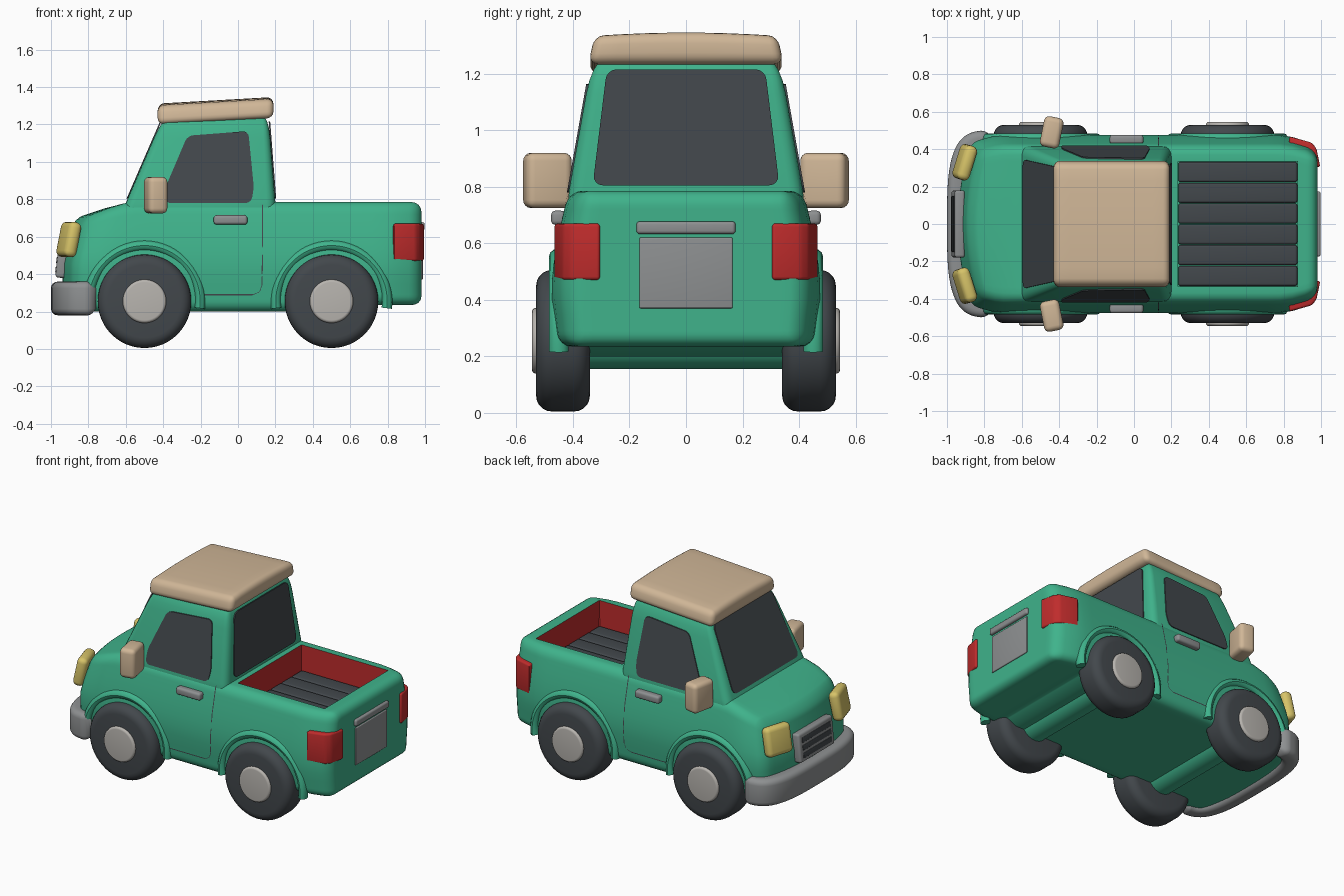
import bpy, bmesh, math
from mathutils import Vector, Euler

if "Cube" in bpy.data.objects:
    bpy.data.objects.remove(bpy.data.objects["Cube"])


def material(name, rgb):
    m = bpy.data.materials.new(name)
    m.use_nodes = True
    m.diffuse_color = (*rgb, 1)
    m.node_tree.nodes["Principled BSDF"].inputs["Base Color"].default_value = (*rgb, 1)
    return m


GREEN = material("body green", (0.05, 0.45, 0.26))
TAN = material("roof tan", (0.63, 0.47, 0.31))
DARK = material("dark grey", (0.055, 0.064, 0.072))
GREY = material("trim grey", (0.27, 0.28, 0.285))
HUB = material("hub grey", (0.48, 0.46, 0.43))
RED = material("light red", (0.52, 0.025, 0.025))
YELLOW = material("lamp yellow", (0.68, 0.55, 0.14))


def finish(name, bm, mat, mirror=False):
    bmesh.ops.recalc_face_normals(bm, faces=bm.faces[:])
    me = bpy.data.meshes.new(name)
    bm.to_mesh(me)
    bm.free()
    me.materials.append(mat)
    ob = bpy.data.objects.new(name, me)
    bpy.context.collection.objects.link(ob)
    if mirror:
        mod = ob.modifiers.new("mirror", "MIRROR")
        mod.use_axis = (False, True, False)
    return ob


def soft_box(name, centre, size, r, mat, rot=(0, 0, 0), cuts=(0, 0, 0), warp=None, mirror=False):
    """Rounded box, optionally sliced along each axis and then reshaped by warp."""
    bm = bmesh.new()
    bmesh.ops.create_cube(bm, size=1)
    for v in bm.verts:
        v.co = Vector(a * b for a, b in zip(v.co, size))
    if r:
        bmesh.ops.bevel(bm, geom=bm.edges[:], offset=r, segments=4, profile=0.5, affect='EDGES')
    for axis in range(3):
        no = Vector((0, 0, 0))
        no[axis] = 1
        for i in range(1, cuts[axis] + 1):
            co = no * size[axis] * (i / (cuts[axis] + 1) - 0.5)
            bmesh.ops.bisect_plane(bm, geom=bm.verts[:] + bm.edges[:] + bm.faces[:],
                                   plane_co=co, plane_no=no, dist=1e-4)
    turn = Euler(rot).to_matrix()
    for v in bm.verts:
        v.co = turn @ v.co + Vector(centre)
        if warp:
            v.co = warp(*v.co)
    return finish(name, bm, mat, mirror)


def prism(name, pts, vec, mat, corner=0, bevel=0, mirror=False):
    """Flat outline with rounded corners, pushed along a vector."""
    bm = bmesh.new()
    bm.faces.new([bm.verts.new(p) for p in pts])
    if corner:
        bmesh.ops.bevel(bm, geom=bm.verts[:], offset=corner, segments=4, profile=0.5, affect='VERTICES')
    res = bmesh.ops.extrude_face_region(bm, geom=bm.faces[:], use_keep_orig=True)
    bmesh.ops.translate(bm, vec=vec, verts=[g for g in res["geom"] if isinstance(g, bmesh.types.BMVert)])
    bmesh.ops.recalc_face_normals(bm, faces=bm.faces[:])
    if bevel:
        bmesh.ops.bevel(bm, geom=bm.edges[:], offset=bevel, segments=3, profile=0.5, affect='EDGES')
    return finish(name, bm, mat, mirror)


def cylinder(name, x, y0, y1, r, mat, bevel=0, mirror=False):
    bm = bmesh.new()
    bmesh.ops.create_cone(bm, cap_ends=True, segments=48, radius1=r, radius2=r, depth=y1 - y0)
    if bevel:
        rim = [e for e in bm.edges if any(len(f.verts) > 4 for f in e.link_faces)]
        bmesh.ops.bevel(bm, geom=rim, offset=bevel, segments=5, profile=0.5, affect='EDGES')
    for v in bm.verts:
        v.co = Vector((x + v.co.x, (y0 + y1) / 2 + v.co.z, AXLE_Z + v.co.y))
    return finish(name, bm, mat, mirror)


def lerp(a, b, t):
    return a + (b - a) * t


AXLE_Z = 0.255
SIDE = 0.475


# Lower body: hood slope, rounded nose and tail, sides leaning in towards the top
def hood(x):
    pts = [(-0.95, 0.67), (-0.88, 0.71), (-0.74, 0.75), (-0.58, 0.785), (1, 0.785)]
    for (xa, za), (xb, zb) in zip(pts, pts[1:]):
        if x <= xb:
            return lerp(za, zb, max(0, (x - xa) / (xb - xa)))


def body_shape(x, y, z):
    s = 1 - 0.13 * max(0, (z - 0.45) / 0.335) ** 1.5 - 0.04 * max(0, (0.4 - z) / 0.2)
    s *= 1 - 0.13 * max(0, (x - 0.76) / 0.22) ** 2 - 0.10 * max(0, (-0.7 - x) / 0.24) ** 2
    nose = max(0, (-0.6 - x) / 0.34)
    nx = x + nose * (0.06 * (y / SIDE) ** 2 + 0.05 * max(0, z - 0.45) / 0.33)
    if z > 0.45:
        z = lerp(0.45, hood(x), (z - 0.45) / 0.335)
    elif x > 0.7:
        z += 0.035 * (0.45 - z) / 0.25
    return Vector((nx, y * s, z))


body = soft_box("body", (0.02, 0, 0.4925), (1.92, 2 * SIDE, 0.585), 0.05, GREEN,
                cuts=(28, 10, 8), warp=body_shape)

# Hollow out the wheel arches and the load bed
cutters = [soft_box("bed_cutter", (0.555, 0, 0.8), (0.64, 0.67, 0.42), 0, RED)]
for x in (-0.5, 0.5):
    cutters.append(cylinder("tunnel_cutter", x, -0.7, 0.7, 0.21, GREEN))
    cutters.append(cylinder("arch_cutter", x, 0.31, 0.7, 0.278, GREEN))
    cutters.append(cylinder("arch_cutter", x, -0.7, -0.31, 0.278, GREEN))
bpy.context.view_layer.objects.active = body
for c in cutters:
    c.hide_render = True
    mod = body.modifiers.new("cut", "BOOLEAN")
    mod.operation, mod.solver, mod.object = 'DIFFERENCE', 'EXACT', c
    bpy.ops.object.modifier_apply(modifier=mod.name)
for c in cutters:
    bpy.data.objects.remove(c)

# Red inner walls of the bed
body.data.materials.clear()
body.data.materials.append(GREEN)
body.data.materials.append(RED)
for p in body.data.polygons:
    c = p.center
    inside = 0.23 < c.x < 0.88 and abs(c.y) < 0.34 and c.z > 0.57
    p.material_index = int(inside and abs(p.normal.z) < 0.3)

# Slatted bed floor
for i in range(6):
    soft_box("bed_slat", (0.555, -0.277 + i * 0.111, 0.6), (0.636, 0.107, 0.04), 0.012, DARK)


# Cab, with front, rear and sides all leaning inwards
def rise(z):
    return (z - 0.78) / 0.45


def cab_half(z):
    return lerp(0.415, 0.335, rise(z))


def cab_front(z):
    return lerp(-0.60, -0.405, rise(z))


def cab_back(z):
    return lerp(0.20, 0.165, rise(z))


soft_box("cab", (0, 0, 0.96), (2, 2, 0.58), 0.12, GREEN, warp=lambda x, y, z: Vector(
    (lerp(cab_front(z), cab_back(z), (x + 1) / 2), y * cab_half(z), z)))


# Roof cap, rising slightly to the rear and crowned
def roof_shape(x, y, z):
    t = (z - 1.2) / 0.1
    return Vector((x, y * (1 - 0.06 * t),
                   z + 0.035 * (x + 0.43) / 0.62 + 0.012 * t * (1 - (y / 0.345) ** 2)))


soft_box("roof", (-0.12, 0, 1.25), (0.62, 0.69, 0.1), 0.035, TAN, cuts=(6, 6, 0), warp=roof_shape)

# Windows
side = [(-0.39, 0.78), (-0.385, 0.87), (-0.27, 1.14), (0.055, 1.165), (0.085, 0.86), (0.07, 0.78)]
prism("side_window", [(x, cab_half(z) - 0.003, z) for x, z in side], (0, 0.009, 0), DARK, 0.03, mirror=True)
for name, edge, low, high, push in (("windshield", cab_front, 0.345, 0.305, -0.008),
                                    ("rear_window", cab_back, 0.33, 0.28, 0.008)):
    outline = [(-low, 0.805), (low, 0.805), (high, 1.215), (-high, 1.215)]
    prism(name, [(edge(z) - push / 4, y, z) for y, z in outline], (push, 0, 0), DARK, 0.035)

# Door seam following the body side
seam = [(0.13, 0.77), (0.13, 0.6), (0.13, 0.45), (0.128, 0.34), (0.115, 0.305), (0.08, 0.29), (-0.18, 0.29)]
bm = bmesh.new()
rows = [[bm.verts.new(body_shape(x + dx, SIDE + 0.002, z + dx)) for dx in (-0.003, 0.003)] for x, z in seam]
for a, b in zip(rows, rows[1:]):
    bm.faces.new((a[0], a[1], b[1], b[0]))
finish("door_seam", bm, DARK, True)

# Wheels, axles and fender lips
for x in (-0.5, 0.5):
    cylinder("tyre", x, 0.34, 0.53, 0.25, DARK, 0.055, True)
    cylinder("hub", x, 0.48, 0.545, 0.116, HUB, 0.015, True)
    cylinder("axle", x, -0.36, 0.36, 0.1, GREEN)
    bm = bmesh.new()
    rings = []
    for i in range(33):
        a = math.pi * (i / 32 * 1.08 - 0.04)
        ring = []
        for j in range(12):
            b = math.tau * j / 12
            rad = 0.298 + 0.028 * math.cos(b)
            ring.append(bm.verts.new((x + rad * math.cos(a), 0.45 + 0.035 * math.sin(b),
                                      AXLE_Z + rad * math.sin(a))))
        rings.append(ring)
    for p, q in zip(rings, rings[1:]):
        for j in range(12):
            bm.faces.new((p[j - 1], p[j], q[j], q[j - 1]))
    bm.faces.new(rings[0])
    bm.faces.new(rings[-1])
    finish("fender_lip", bm, GREEN, True)


# Front bumper wrapped around the nose
def bumper_shape(x, y, z):
    a, d = y / 0.62 * math.pi / 2, x + 1
    return Vector((-0.76 - (0.24 - d) * max(0, math.cos(a)) ** 0.6,
                   math.copysign((0.5 - d) * abs(math.sin(a)) ** 0.6, y), z))


soft_box("front_bumper", (-0.95, 0, 0.27), (0.1, 1.24, 0.18), 0.035, GREY, cuts=(0, 31, 0), warp=bumper_shape)

# Nose details
soft_box("headlight", (-0.905, 0.33, 0.585), (0.07, 0.19, 0.19), 0.03, YELLOW, (0, 0.2, -0.3), mirror=True)
soft_box("grille", (-0.94, 0, 0.475), (0.055, 0.36, 0.19), 0.015, GREY, (0, 0.1, 0))
for i in (-1, 0, 1):
    soft_box("grille_slot", (-0.965 + i * 0.005, 0, 0.475 + i * 0.05), (0.012, 0.3, 0.034), 0.004, DARK, (0, 0.1, 0))

# Door handles and mirrors
soft_box("door_handle", (-0.04, 0.452, 0.69), (0.18, 0.05, 0.05), 0.015, GREY, mirror=True)
soft_box("side_mirror", (-0.44, 0.49, 0.822), (0.105, 0.165, 0.195), 0.028, TAN, (0, 0, -0.2), mirror=True)

# Tail details
tail = [(0.83, 0.468), (0.95, 0.435), (0.975, 0.405), (0.996, 0.305), (0.9, 0.3), (0.83, 0.38)]
prism("tail_light", [(x, y, 0.47) for x, y in tail], (0, 0, 0.2), RED, bevel=0.012, mirror=True)
soft_box("rear_plate", (0.98, 0, 0.495), (0.016, 0.33, 0.25), 0.005, GREY)
soft_box("tailgate_handle", (0.98, 0, 0.655), (0.036, 0.35, 0.045), 0.012, GREY)

# Smooth shading with crisp edges
bpy.ops.object.select_all(action='DESELECT')
for ob in bpy.context.scene.objects:
    if ob.type == 'MESH':
        ob.select_set(True)
        bpy.context.view_layer.objects.active = ob
bpy.ops.object.shade_smooth_by_angle(angle=math.radians(35))
